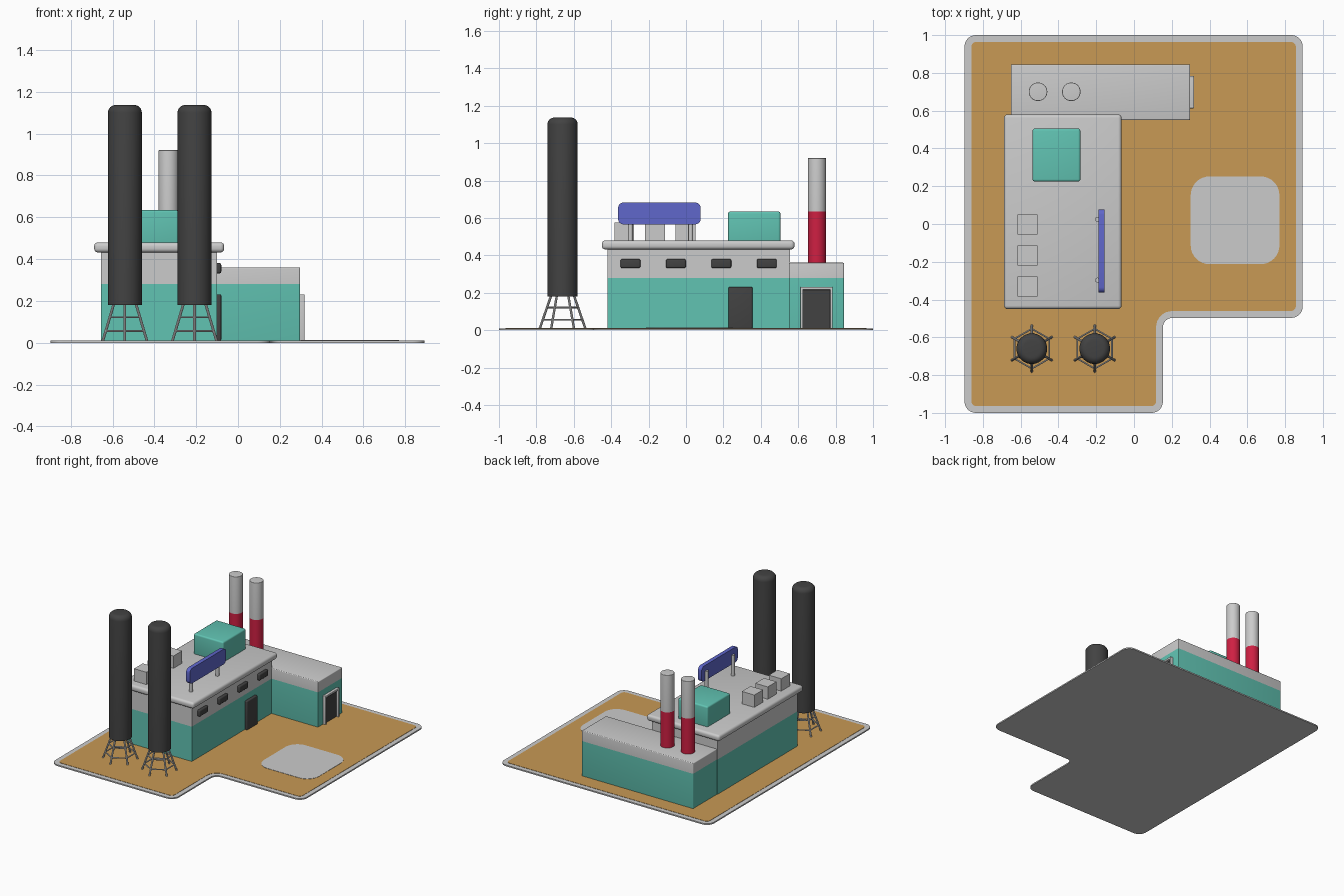
import bpy, bmesh, math
from mathutils import Vector, Matrix

if "Cube" in bpy.data.objects:
    bpy.data.objects.remove(bpy.data.objects["Cube"])


def mat(name, r, g, b):
    m = bpy.data.materials.new(name)
    m.diffuse_color = (r, g, b, 1)
    m.use_nodes = True
    m.node_tree.nodes["Principled BSDF"].inputs["Base Color"].default_value = m.diffuse_color
    return m


GREY = mat("light grey", 0.60, 0.60, 0.60)
SAND = mat("sand orange", 0.58, 0.32, 0.09)
TEAL = mat("teal", 0.12, 0.55, 0.45)
RED = mat("red", 0.62, 0.014, 0.055)
BLUE = mat("blue", 0.115, 0.135, 0.60)
DARK = mat("charcoal", 0.055, 0.055, 0.055)


def finish(name, bm, *mats):
    bmesh.ops.recalc_face_normals(bm, faces=bm.faces)
    me = bpy.data.meshes.new(name)
    bm.to_mesh(me)
    bm.free()
    ob = bpy.data.objects.new(name, me)
    bpy.context.collection.objects.link(ob)
    for m in mats:
        me.materials.append(m)
    bpy.ops.object.select_all(action='DESELECT')
    ob.select_set(True)
    bpy.context.view_layer.objects.active = ob
    bpy.ops.object.shade_smooth_by_angle(angle=math.radians(35))
    return ob


def bevel(bm, edges, width, seg=4):
    bmesh.ops.bevel(bm, geom=edges, offset=width, segments=seg, profile=0.5,
                    affect='EDGES', clamp_overlap=True)


def box(name, x, y, z, *mats, round_=0.0, axis=None, split=None):
    """Box from ranges; rounds all edges or those along one axis; optional two-tone split height."""
    bm = bmesh.new()
    bmesh.ops.create_cube(bm, size=1)
    for v in bm.verts:
        v.co = Vector([(r[0] + r[1]) / 2 + c * (r[1] - r[0]) for c, r in zip(v.co, (x, y, z))])
    if round_:
        edges = [e for e in bm.edges if axis is None or
                 abs(e.verts[0].co[axis] - e.verts[1].co[axis]) > 1e-5]
        bevel(bm, edges, round_)
    if split is not None:
        bmesh.ops.bisect_plane(bm, geom=bm.verts[:] + bm.edges[:] + bm.faces[:],
                               plane_co=(0, 0, split), plane_no=(0, 0, 1))
        for f in bm.faces:
            f.material_index = int(f.calc_center_median().z > split)
    return finish(name, bm, *mats)


def cylinder(name, x, y, r, z0, z1, m, top_round):
    bm = bmesh.new()
    bmesh.ops.create_cone(bm, cap_ends=True, segments=40, radius1=r, radius2=r, depth=z1 - z0,
                          matrix=Matrix.Translation((x, y, (z0 + z1) / 2)))
    if top_round:
        bevel(bm, [e for e in bm.edges if all(v.co.z > z1 - 1e-4 for v in e.verts)], top_round, 6)
    return finish(name, bm, m)


def plate(name, corners, z0, z1, m):
    """Flat slab from (x, y, fillet radius) corners."""
    bm = bmesh.new()
    pts, n = [], len(corners)
    for i, (cx, cy, r) in enumerate(corners):
        c = Vector((cx, cy))
        a = c + (Vector(corners[i - 1][:2]) - c).normalized() * r
        b = c + (Vector(corners[(i + 1) % n][:2]) - c).normalized() * r
        o = a + b - c
        for k in range(9):
            t = k / 8 * math.pi / 2
            pts.append(o + (a - o) * math.cos(t) + (b - o) * math.sin(t))
    f = bm.faces.new([bm.verts.new((p.x, p.y, z0)) for p in pts])
    ext = bmesh.ops.extrude_face_region(bm, geom=[f], use_keep_orig=True)
    for v in ext["geom"]:
        if isinstance(v, bmesh.types.BMVert):
            v.co.z = z1
    return finish(name, bm, m)


def strut(bm, p, q, r):
    d = q - p
    rot = d.to_track_quat('Z', 'Y').to_matrix().to_4x4()
    bmesh.ops.create_cone(bm, cap_ends=True, segments=10, radius1=r, radius2=r, depth=d.length,
                          matrix=Matrix.Translation((p + q) / 2) @ rot)


# L-shaped yard with a pale kerb, and the paved pad
def yard(i, r, inner):
    return [(-0.897 + i, -1 + i, r), (0.153 - i, -1 + i, r), (0.153 - i, -0.497 + i, inner),
            (0.893 - i, -0.497 + i, r), (0.893 - i, 1 - i, r), (-0.897 + i, 1 - i, r)]


plate("yard_base", yard(0, 0.06, 0.05), 0, 0.010, GREY)
plate("yard_surface", yard(0.036, 0.027, 0.085), 0.009, 0.012, SAND)
plate("paved_pad", [(0.30, -0.213, 0.1), (0.77, -0.213, 0.1), (0.77, 0.252, 0.1), (0.30, 0.252, 0.1)],
      0.010, 0.014, GREY)

# Main hall and rear annex, teal below and grey above
box("main_hall", (-0.656, -0.10), (-0.42, 0.556), (0.003, 0.45), TEAL, GREY, split=0.28)
box("main_roof", (-0.688, -0.066), (-0.45, 0.58), (0.432, 0.48), GREY, round_=0.018)
box("annex", (-0.652, 0.297), (0.55, 0.845), (0.003, 0.361), TEAL, GREY, round_=0.006, split=0.28)

# Windows and door on the right wall
for i in range(4):
    yc = -0.297 + i * 0.243
    box("window_%d" % (i + 1), (-0.11, -0.08), (yc - 0.053, yc + 0.053), (0.332, 0.381), DARK,
        round_=0.009)
box("hall_door", (-0.11, -0.08), (0.227, 0.355), (0.008, 0.232), DARK, round_=0.007)

# Annex gate with frame
box("gate_panel", (0.28, 0.301), (0.62, 0.775), (0.008, 0.22), DARK)
for n, ys, zs in (("left", (0.612, 0.626), (0.006, 0.232)), ("right", (0.77, 0.784), (0.006, 0.232)),
                  ("top", (0.612, 0.784), (0.216, 0.232))):
    box("gate_frame_" + n, (0.285, 0.318), ys, zs, GREY, round_=0.004)

# Rooftop housing and vent boxes
box("roof_housing", (-0.537, -0.284), (0.225, 0.505), (0.47, 0.635), TEAL, round_=0.012)
for i in range(3):
    y0 = -0.383 + i * 0.164
    box("vent_box_%d" % (i + 1), (-0.618, -0.512), (y0, y0 + 0.106), (0.47, 0.575), GREY)

# Blue roof board on two posts
box("roof_board", (-0.188, -0.157), (-0.363, 0.078), (0.566, 0.683), BLUE, round_=0.028, axis=0)
for i, yp in enumerate((-0.297, 0.025)):
    cylinder("board_post_%d" % (i + 1), -0.193, yp, 0.013, 0.47, 0.64, GREY, 0)

# Red and grey chimneys
for i, xc in enumerate((-0.508, -0.332)):
    cylinder("chimney_lower_%d" % (i + 1), xc, 0.70, 0.049, 0.35, 0.635, RED, 0)
    cylinder("chimney_upper_%d" % (i + 1), xc, 0.70, 0.049, 0.635, 0.921, GREY, 0.004)

# Tall dark tanks on six-legged stands with hexagonal braces
for i, xc in enumerate((-0.541, -0.208)):
    cylinder("tank_%d" % (i + 1), xc, -0.66, 0.081, 0.18, 1.137, DARK, 0.036)
    bm = bmesh.new()

    def leg_point(k, z):
        a = math.radians(30 + 60 * k)
        r = 0.125 - 0.062 * z / 0.18
        return Vector((xc + r * math.cos(a), -0.66 + r * math.sin(a), z))

    for k in range(6):
        strut(bm, leg_point(k, 0.004), leg_point(k, 0.185), 0.0065)
        for z in (0.056, 0.122):
            strut(bm, leg_point(k, z), leg_point(k + 1, z), 0.0045)
    finish("tank_stand_%d" % (i + 1), bm, GREY)
